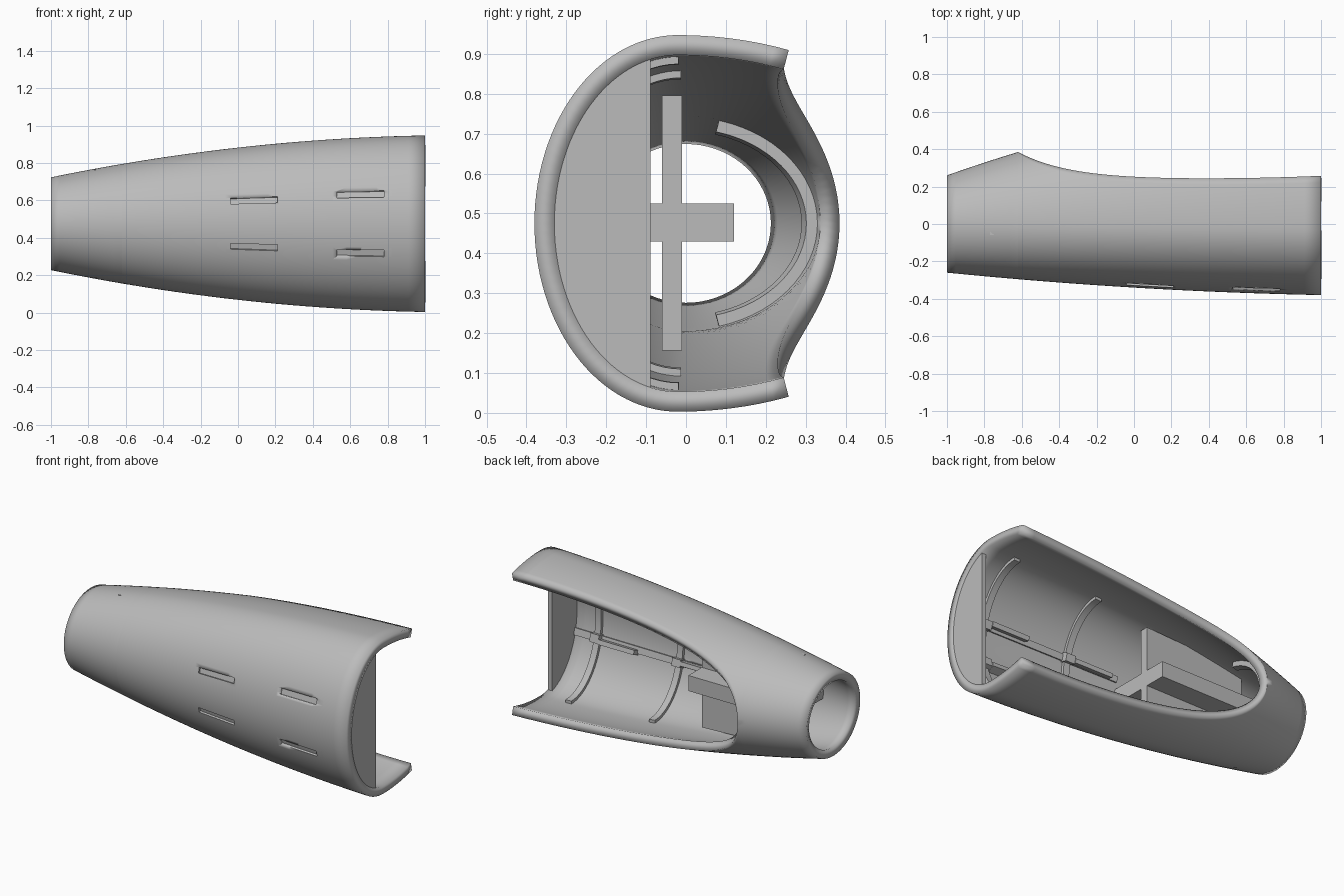
import bpy, bmesh
from math import sin, cos, asin, acos, pi, exp, radians

cube = bpy.data.objects.get("Cube")
if cube:
    bpy.data.objects.remove(cube)

MID = 0.475     # height of the long axis
WALL = 0.05     # shell thickness
TIP = -0.62     # where the opening starts

grey = bpy.data.materials.new("plain grey")
grey.use_nodes = True
grey.diffuse_color = (0.5, 0.5, 0.5, 1)
grey.node_tree.nodes["Principled BSDF"].inputs["Base Color"].default_value = (0.5, 0.5, 0.5, 1)


def add_object(name, bm, smooth=True):
    mesh = bpy.data.meshes.new(name)
    bm.to_mesh(mesh)
    bm.free()
    obj = bpy.data.objects.new(name, mesh)
    bpy.context.collection.objects.link(obj)
    mesh.materials.append(grey)
    if smooth:
        bpy.ops.object.select_all(action='DESELECT')
        obj.select_set(True)
        bpy.context.view_layer.objects.active = obj
        bpy.ops.object.shade_smooth_by_angle(angle=radians(30))
    return obj


def section(x):
    """Centre y, half height, front depth and back depth of the body at x."""
    t = (x + 1) / 2
    c = -0.02 * t
    height = 0.248 + 0.412 * t - 0.188 * t * t
    front = 0.26 + 0.20 * t - 0.08 * t * t + c
    back = 0.26 + 0.71 * t - 0.28 * t * t - c
    return c, height, front, back


def point(x, a, inset=0.0):
    """Point on the body at angle a from the front, moved inwards by inset."""
    c, height, front, back = section(x)
    depth = front if cos(a) > 0 else back
    return (x, c - (depth - inset) * cos(a), MID + (height - inset) * sin(a))


def edge_angle(x):
    """Angle at which the shell stops; pi where it is a closed tube."""
    if x <= TIP + 1e-6:
        return pi
    c, _, _, back = section(x)
    y = 0.235 + 0.15 * exp((TIP - x) / 0.28) + 0.022 * ((x + 1) / 2) ** 4
    return pi / 2 + asin(min(1, (y - c) / back))


def patch(name, x0, x1, a0, a1, d0, d1, nx=1, na=1):
    """Curved block following the body between two angles and two insets."""
    bm = bmesh.new()
    layers = [[[bm.verts.new(point(x0 + (x1 - x0) * i / nx,
                                   radians(a0 + (a1 - a0) * j / na), d))
                for j in range(na + 1)] for i in range(nx + 1)] for d in (d0, d1)]
    for g in layers:
        for i in range(nx):
            for j in range(na):
                bm.faces.new((g[i][j], g[i + 1][j], g[i + 1][j + 1], g[i][j + 1]))
    out, inn = layers
    for i in range(nx):
        for j in (0, na):
            bm.faces.new((out[i][j], out[i + 1][j], inn[i + 1][j], inn[i][j]))
    for j in range(na):
        for i in (0, nx):
            bm.faces.new((out[i][j], out[i][j + 1], inn[i][j + 1], inn[i][j]))
    bmesh.ops.recalc_face_normals(bm, faces=bm.faces)
    return add_object(name, bm)


def tapered_plate(name, x0, x1, y0, y1, z0, z1):
    """Box along x whose y and z limits are given as (at x0, at x1)."""
    bm = bmesh.new()
    bmesh.ops.create_cube(bm, size=1)
    for v in bm.verts:
        k = 1 if v.co.x > 0 else 0
        v.co = ((x0, x1)[k], (y1 if v.co.y > 0 else y0)[k], (z1 if v.co.z > 0 else z0)[k])
    return add_object(name, bm, smooth=False)


# Outer shell: closed tube at the nose, open at the back further along
COLS = 72
rows = [-1 + (TIP + 1) * i / 8 for i in range(9)]
rows += [TIP + (1 - TIP) * (i / 36) ** 2 for i in range(1, 37)]
bm = bmesh.new()
grid = []
for x in rows:
    limit = edge_angle(x)
    grid.append([bm.verts.new(point(x, limit * (2 * j / COLS - 1))) for j in range(COLS + 1)])
for r, s in zip(grid, grid[1:]):
    for j in range(COLS):
        bm.faces.new((r[j], s[j], s[j + 1], r[j + 1]))
bmesh.ops.remove_doubles(bm, verts=bm.verts, dist=1e-5)
shell = add_object("shell", bm)
solid = shell.modifiers.new("wall", 'SOLIDIFY')
solid.thickness = WALL
solid.offset = -1

# Slots through the front wall, each with a tab set inside it
for x0, x1, mid in ((-0.04, 0.21, 17.5), (0.53, 0.78, 20)):
    for side, word in ((1, "upper"), (-1, "lower")):
        a0, a1 = side * mid - 2.3, side * mid + 2.3
        cutter = patch("slot_cutter", x0, x1, a0, a1, -0.03, 0.09, nx=2)
        cutter.hide_render = True
        cutter.hide_viewport = True
        cut = shell.modifiers.new("slot", 'BOOLEAN')
        cut.operation = 'DIFFERENCE'
        cut.solver = 'EXACT'
        cut.object = cutter
        patch(word + "_tab", x0, x1, a0, a1, 0.012, 0.10, nx=2)

# Half bulkhead closing the front part of the wide end
bm = bmesh.new()
c, height, front, back = section(1)
limit = acos((c + 0.09) / front)
ring = []
for j in range(49):
    _, y, z = point(1, limit * (j / 24 - 1), 0.004)
    ring.append(bm.verts.new((1.0, y, z)))
face = bm.faces.new(ring)
new = bmesh.ops.extrude_face_region(bm, geom=[face])["geom"]
for v in new:
    if isinstance(v, bmesh.types.BMVert):
        v.co.x = 0.97
bmesh.ops.recalc_face_normals(bm, faces=bm.faces)
add_object("bulkhead", bm, smooth=False)

# Frame ribs, with clamp blocks where the stringers cross them
for x in (0.24, 0.81):
    patch("frame_rib", x - 0.02, x + 0.02, -90, 90, 0.04, 0.068, na=40)
    for a in (-18, 18):
        patch("clamp_block", x - 0.03, x + 0.03, a - 4, a + 4, 0.04, 0.095)

# Stringers along the inside of the front wall
for a in (-18, 18):
    patch("stringer", -0.1, 0.975, a - 3, a + 3, 0.04, 0.062, nx=12)

# Crossed plates in the narrow end
tapered_plate("upright_plate", -0.77, -0.1, (-0.06, -0.06), (-0.01, -0.01),
              (0.185, 0.157), (0.765, 0.795))
tapered_plate("level_plate", -0.77, -0.1, (-0.25, -0.30), (0.12, 0.12),
              (0.43, 0.43), (0.525, 0.525))

# Raised lip inside the nose behind the opening
patch("nose_lip", -0.67, -0.63, 105, 255, 0.035, 0.08, na=32)
